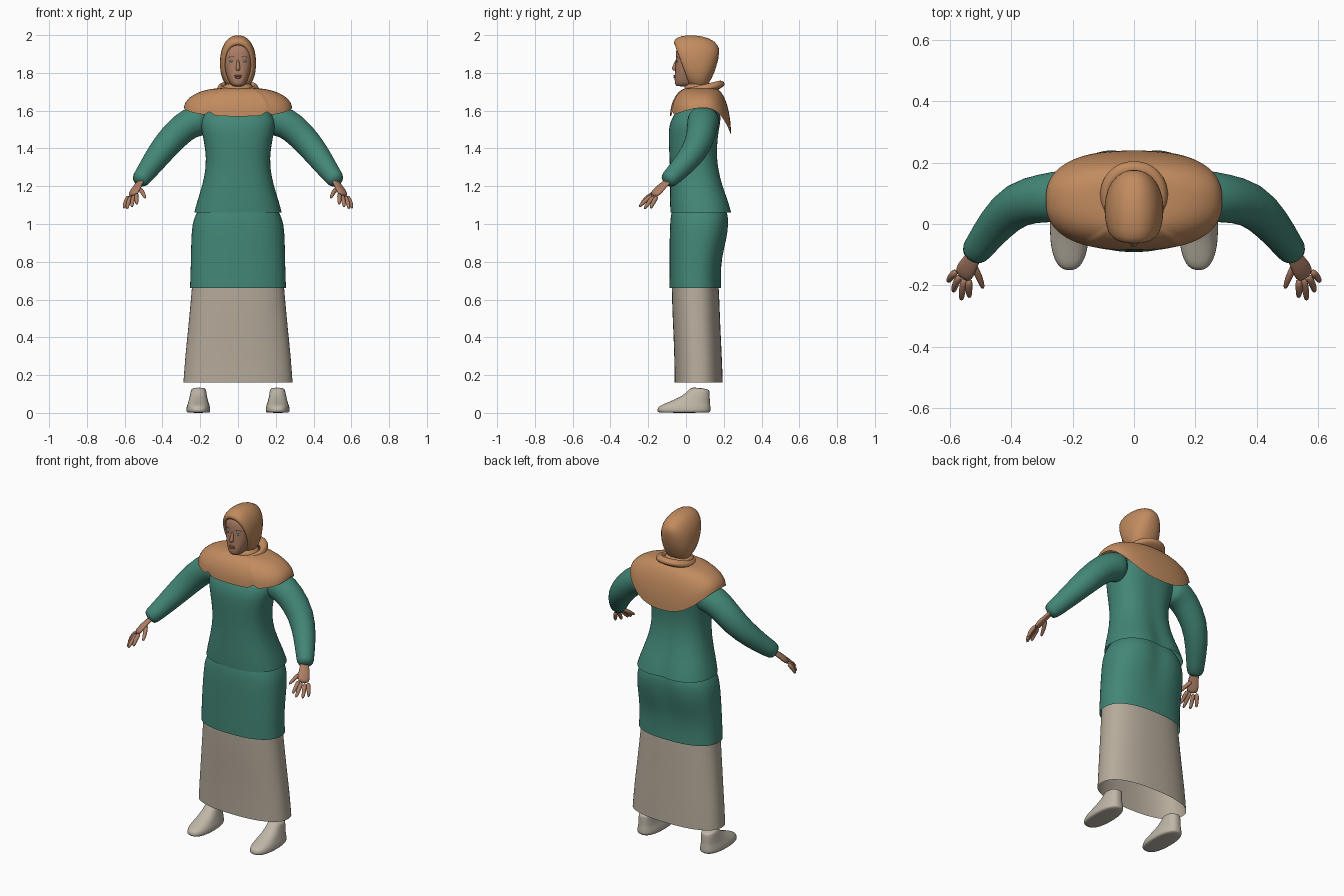
import bpy, bmesh, math
from mathutils import Vector

cube = bpy.data.objects.get("Cube")
if cube:
    bpy.data.objects.remove(cube, do_unlink=True)


def material(name, red, green, blue):
    mat = bpy.data.materials.new(name)
    mat.use_nodes = True
    mat.diffuse_color = (red, green, blue, 1)
    mat.node_tree.nodes["Principled BSDF"].inputs["Base Color"].default_value = (red, green, blue, 1)
    return mat


SCARF = material("tan scarf", .54, .26, .115)
TEAL = material("teal cloth", .055, .24, .185)
BEIGE = material("beige cloth", .47, .41, .33)
SHOE = material("pale shoe leather", .52, .47, .39)
SKIN = material("skin", .42, .21, .13)
LIP = material("lip", .34, .13, .09)
WHITE = material("eye white", .6, .55, .5)
IRIS = material("iris", .04, .3, .3)
BROW = material("dark brow", .09, .045, .03)


def loft(name, mat, rings, cap_start=False, cap_end=False, smooth_level=1):
    """Skin a list of equal-length point rings into a smooth object."""
    bm = bmesh.new()
    loops = [[bm.verts.new(p) for p in ring] for ring in rings]
    count = len(loops[0])
    for low, high in zip(loops, loops[1:]):
        for i in range(count):
            j = (i + 1) % count
            bm.faces.new((low[i], low[j], high[j], high[i]))
    if cap_start:
        bm.faces.new(loops[0][::-1])
    if cap_end:
        bm.faces.new(loops[-1])
    bmesh.ops.recalc_face_normals(bm, faces=bm.faces)
    for face in bm.faces:
        face.smooth = True
    mesh = bpy.data.meshes.new(name)
    bm.to_mesh(mesh)
    bm.free()
    mesh.materials.append(mat)
    obj = bpy.data.objects.new(name, mesh)
    bpy.context.collection.objects.link(obj)
    if smooth_level:
        sub = obj.modifiers.new("smooth", "SUBSURF")
        sub.levels = sub.render_levels = smooth_level
    return obj


def unit_ring(power, count):
    """Points of a unit superellipse; the second coordinate is -1 at the front."""
    for i in range(count):
        a = math.tau * i / count
        c, s = math.cos(a), math.sin(a)
        yield (math.copysign(abs(c) ** (2 / power), c),
               math.copysign(abs(s) ** (2 / power), s))


def level_ring(z, half_width, front, back, power=2.4, centre=0, tilt=0, dent=0, count=40):
    """Horizontal ring, optionally tilted up to the back or creased at the back."""
    middle, depth = (front + back) / 2, (back - front) / 2
    points = []
    for u, v in unit_ring(power, count):
        x, y = half_width * u, middle + depth * v
        if v > 0:
            y -= dent * math.exp(-(x / .05) ** 2)
        points.append((centre + x, y, z + tilt * (y - middle)))
    return points


def tube(name, mat, path, radii, side=(0, 1, 0), flat=1, count=16):
    """Tapered limb along a path; flat squashes it across the side direction."""
    path = [Vector(p) for p in path]
    rings = []
    for i, p in enumerate(path):
        along = (path[min(i + 1, len(path) - 1)] - path[max(i - 1, 0)]).normalized()
        across = Vector(side)
        across = (across - along * across.dot(along)).normalized()
        up = along.cross(across)
        rings.append([p + radii[i] * (across * u + up * v * flat)
                      for u, v in unit_ring(2, count)])
    return loft(name, mat, rings, True, True)


def ball(name, mat, centre, size):
    """Small ellipsoid."""
    bm = bmesh.new()
    bmesh.ops.create_uvsphere(bm, u_segments=16, v_segments=10, radius=1)
    for v in bm.verts:
        v.co = Vector(centre) + Vector(a * b for a, b in zip(v.co, size))
    for face in bm.faces:
        face.smooth = True
    mesh = bpy.data.meshes.new(name)
    bm.to_mesh(mesh)
    bm.free()
    mesh.materials.append(mat)
    bpy.context.collection.objects.link(bpy.data.objects.new(name, mesh))


# Long skirt, open at the hem
loft("skirt", BEIGE, [level_ring(*r) for r in (
    (.16, .29, -.06, .195), (.3, .28, -.062, .19), (.45, .264, -.068, .182),
    (.6, .25, -.075, .177), (.72, .24, -.075, .17))])

# Lower tunic panel
loft("tunic_lower", TEAL, [level_ring(*r, dent=d) for r, d in (
    ((.66, .255, -.088, .187), 0), ((.73, .252, -.088, .185), 0),
    ((.82, .25, -.087, .192), .005), ((.92, .248, -.087, .222), .015),
    ((1, .243, -.085, .232), .018), ((1.05, .225, -.08, .23), .018),
    ((1.09, .2, -.07, .21), .01))])

# Fitted upper tunic with flared hem
loft("tunic_upper", TEAL, [level_ring(*r, dent=d) for r, d in (
    ((1.06, .232, -.083, .248), .02), ((1.12, .217, -.085, .232), .018),
    ((1.2, .19, -.085, .2), .012), ((1.3, .168, -.085, .172), .006),
    ((1.4, .172, -.09, .166), .006), ((1.5, .195, -.094, .178), .006),
    ((1.55, .2, -.08, .185), 0), ((1.6, .17, -.05, .18), 0), ((1.66, .09, -.01, .15), 0))])


# Shoulder cape: rings ease from the neck out and down to a shaped hem
def cape_ring(t):
    out, drop = math.sin(t * math.pi / 2), 1 - math.cos(t * math.pi / 2)
    points = []
    for u, v in unit_ring(2.5, 80):
        x = u * (.08 + .207 * out)
        middle, depth = .08 - .003 * out, .07 + .092 * out
        front, back = max(0, -v), max(0, v)
        hem = 1.615 - .045 * front ** 1.5 - .145 * back ** 3
        if front:
            hem += max(0, 1 - abs(abs(u * .287) - .15) / .02) * .03
        points.append((x, middle + depth * v, 1.72 + (hem - 1.72) * drop))
    return points


loft("scarf_cape", SCARF, [cape_ring(i / 8) for i in range(9)])

# Rolled collar and neck wrap
loft("scarf_collar", SCARF, [level_ring(*r, power=2.1, tilt=.24) for r in (
    (1.69, .092, -.005, .17), (1.7, .11, -.025, .2), (1.715, .113, -.028, .208),
    (1.735, .103, -.015, .195), (1.74, .088, 0, .165), (1.72, .078, .01, .145))])
loft("neck_wrap", SCARF, [level_ring(*r, power=2.1) for r in (
    (1.66, .09, -.005, .15), (1.71, .084, -.01, .138), (1.75, .08, -.012, .135))], True, True)


# Hood: upright rings from the face opening to the back of the head
def hood_ring(y, lean, half_width, bottom, top):
    middle, half = (bottom + top) / 2, (top - bottom) / 2
    return [(half_width * u, y - lean * (middle + half * v - 1.85), middle + half * v)
            for u, v in unit_ring(2.2, 40)]


loft("hood", SCARF, [hood_ring(*r) for r in (
    (-.018, .38, .068, 1.738, 1.947), (-.025, .38, .073, 1.733, 1.955),
    (-.02, .34, .085, 1.722, 1.977),
    (.012, .28, .094, 1.712, 1.997), (.06, .1, .098, 1.7, 2.003),
    (.115, -.1, .088, 1.71, 1.985), (.151, -.2, .06, 1.765, 1.95),
    (.166, -.22, .025, 1.83, 1.91))], cap_end=True)

# Face
loft("face", SKIN, [level_ring(*r) for r in (
    (1.728, .022, -.045, .05), (1.735, .038, -.058, .07), (1.76, .052, -.061, .08),
    (1.8, .065, -.058, .08), (1.84, .072, -.055, .08), (1.88, .074, -.054, .08),
    (1.92, .072, -.054, .08), (1.96, .05, -.038, .07))], True, True)
tube("nose", SKIN, [(0, -.05, 1.872), (0, -.057, 1.845), (0, -.065, 1.823), (0, -.058, 1.812)],
     (.006, .008, .013, .01), side=(1, 0, 0))
ball("upper_lip", LIP, (0, -.059, 1.785), (.02, .007, .005))
ball("lower_lip", LIP, (0, -.059, 1.776), (.017, .008, .006))

for sign, label in ((1, "left"), (-1, "right")):
    def mirrored(*points):
        return [(sign * x, y, z) for x, y, z in points]

    # Eye and brow
    ball(label + "_eye", WHITE, (sign * .034, -.047, 1.863), (.014, .004, .006))
    ball(label + "_iris", IRIS, (sign * .034, -.0495, 1.863), (.007, .003, .0055))
    tube(label + "_brow", BROW, mirrored((.016, -.053, 1.883), (.034, -.05, 1.888),
         (.052, -.041, 1.882)), (.0015, .002, .001), side=(0, 0, 1), count=8)

    # Sleeve
    tube(label + "_sleeve", TEAL, mirrored(
        (.16, .095, 1.55), (.22, .092, 1.55), (.29, .085, 1.515), (.38, .07, 1.42),
        (.45, .0, 1.325), (.5, -.07, 1.255), (.53, -.108, 1.22)),
        (.08, .086, .08, .074, .062, .05, .046), count=24)

    # Hand: flattened palm, four fingers and a thumb
    spread = (sign * .6, .45, -.2)
    tube(label + "_palm", SKIN, mirrored((.51, -.085, 1.235), (.528, -.118, 1.208),
         (.545, -.145, 1.18), (.56, -.175, 1.148)),
         (.026, .027, .035, .032), side=spread, flat=.45)
    fingers = {
        "index": ((.536, -.178, 1.162), (.538, -.218, 1.13), (.535, -.24, 1.102)),
        "middle": ((.55, -.174, 1.155), (.56, -.22, 1.12), (.562, -.25, 1.088)),
        "ring": ((.566, -.166, 1.15), (.583, -.2, 1.11), (.588, -.222, 1.078)),
        "little": ((.578, -.152, 1.15), (.598, -.175, 1.112), (.605, -.188, 1.08)),
        "thumb": ((.527, -.128, 1.195), (.503, -.172, 1.165), (.49, -.213, 1.135)),
    }
    for finger, points in fingers.items():
        tube(label + "_" + finger + "_finger", SKIN, mirrored(*points),
             (.014, .012, .008), count=10)

    # Ankle shoe
    loft(label + "_shoe", SHOE, [level_ring(z, w, f, b, centre=sign * c, tilt=t)
         for z, w, f, b, c, t in (
        (0, .058, -.145, .125, .21, 0), (.006, .064, -.152, .13, .21, 0),
        (.03, .063, -.15, .13, .21, 0), (.048, .056, -.13, .127, .21, .04),
        (.066, .051, -.07, .126, .21, 0), (.09, .045, -.02, .126, .21, 0),
        (.115, .041, .01, .124, .209, 0), (.133, .038, .026, .122, .208, -.15))], True, True)
